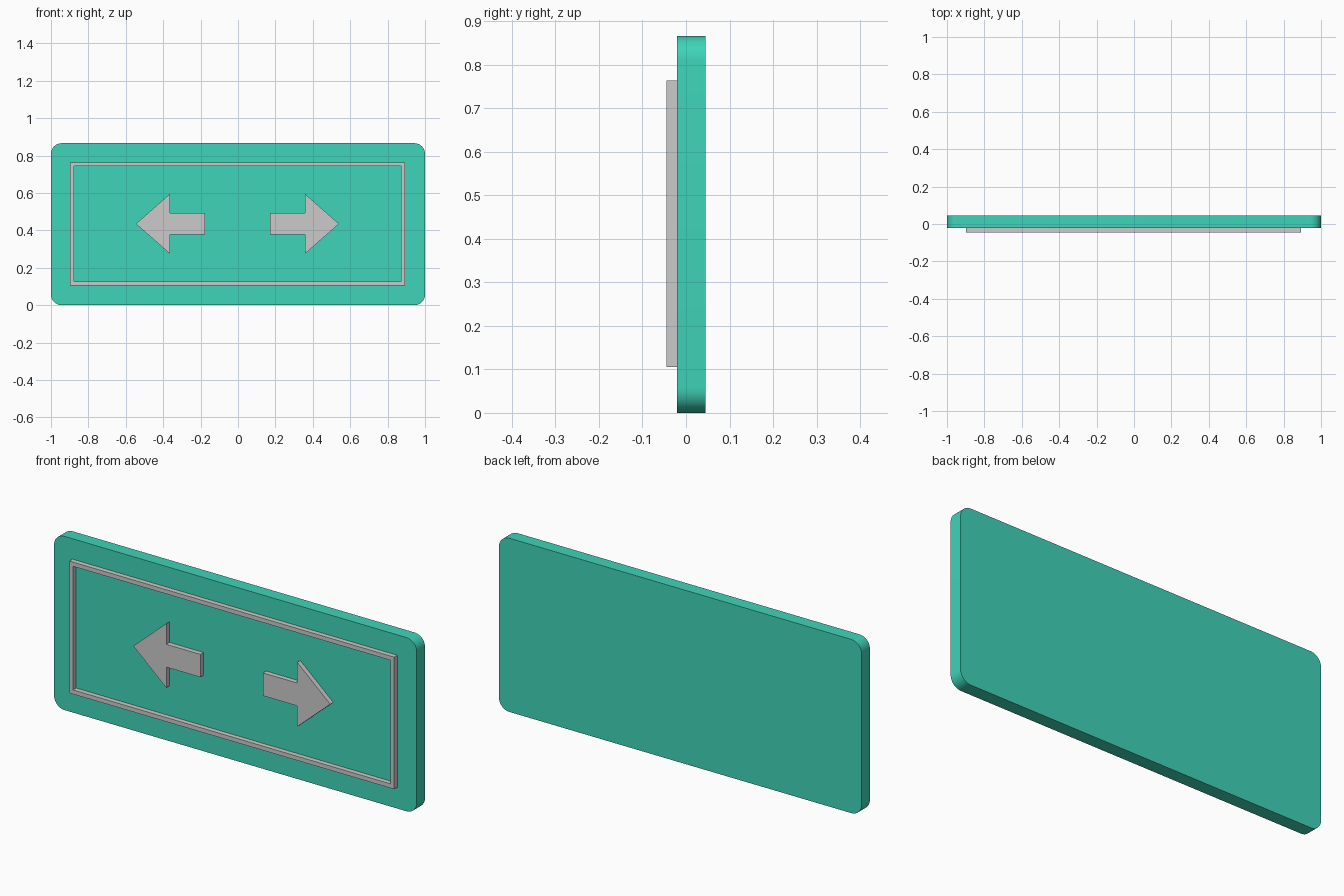
import bpy, bmesh, math

if "Cube" in bpy.data.objects:
    bpy.data.objects.remove(bpy.data.objects["Cube"])

W, H = 2.0, 0.866            # board size
CX, CZ = -0.003, 0.435       # centre of the raised artwork
FRONT, FACE, BACK = -0.045, -0.0205, 0.045


def material(name, color):
    m = bpy.data.materials.new(name)
    m.diffuse_color = color
    return m


def finish(name, bm, mat=None):
    bmesh.ops.recalc_face_normals(bm, faces=bm.faces)
    me = bpy.data.meshes.new(name)
    bm.to_mesh(me)
    bm.free()
    ob = bpy.data.objects.new(name, me)
    bpy.context.collection.objects.link(ob)
    if mat:
        me.materials.append(mat)
    return ob


def plate(name, outline, y0, y1, mat=None):
    """Extrude an (x, z) outline from y0 to y1."""
    bm = bmesh.new()
    face = bm.faces.new([bm.verts.new((x, y0, z)) for x, z in outline])
    ext = bmesh.ops.extrude_face_region(bm, geom=[face])
    verts = [v for v in ext["geom"] if isinstance(v, bmesh.types.BMVert)]
    bmesh.ops.translate(bm, verts=verts, vec=(0, y1 - y0, 0))
    return finish(name, bm, mat)


def rounded_rect(w, h, r, n):
    pts = []
    for k, (sx, sz) in enumerate([(1, 1), (-1, 1), (-1, -1), (1, -1)]):
        for i in range(n + 1):
            a = math.pi / 2 * (k + i / n)
            pts.append((sx * (w / 2 - r) + r * math.cos(a),
                        h / 2 + sz * (h / 2 - r) + r * math.sin(a)))
    return pts


# Green board with rounded corners
green = material("sign_green", (0.01, 0.40, 0.20, 1))
green.diffuse_color = (0.05, 0.66, 0.48, 1)
board = plate("sign_board", rounded_rect(W, H, 0.057, 10), FACE, BACK, green)
bpy.context.view_layer.objects.active = board
board.select_set(True)
bpy.ops.object.shade_smooth_by_angle(angle=math.radians(30))

# Raised rectangular border, one closed ring
bm = bmesh.new()
loops = []
for w, h, y in [(0.896, 0.329, FACE), (0.896, 0.329, FRONT),
                (0.875, 0.308, FRONT), (0.875, 0.308, FACE)]:
    loops.append([bm.verts.new((CX + sx * w, y, CZ + sz * h))
                  for sx, sz in [(-1, -1), (1, -1), (1, 1), (-1, 1)]])
for a, b in zip(loops, loops[1:] + loops[:1]):
    for i in range(4):
        j = (i + 1) % 4
        bm.faces.new((a[i], a[j], b[j], b[i]))
finish("border_frame", bm)

# Mirrored pair of raised arrows
half = [(0.173, 0.057), (0.361, 0.057), (0.361, 0.16)]
arrow = half + [(0.543, 0)] + [(x, -z) for x, z in reversed(half)]
for side, name in [(-1, "left_arrow"), (1, "right_arrow")]:
    plate(name, [(CX + side * x, CZ + z) for x, z in arrow], FRONT, FACE)

for m in bpy.data.materials:
    if m.users and not m.is_grease_pencil:
        m.use_nodes = True
        m.node_tree.nodes["Principled BSDF"].inputs["Base Color"].default_value = m.diffuse_color
